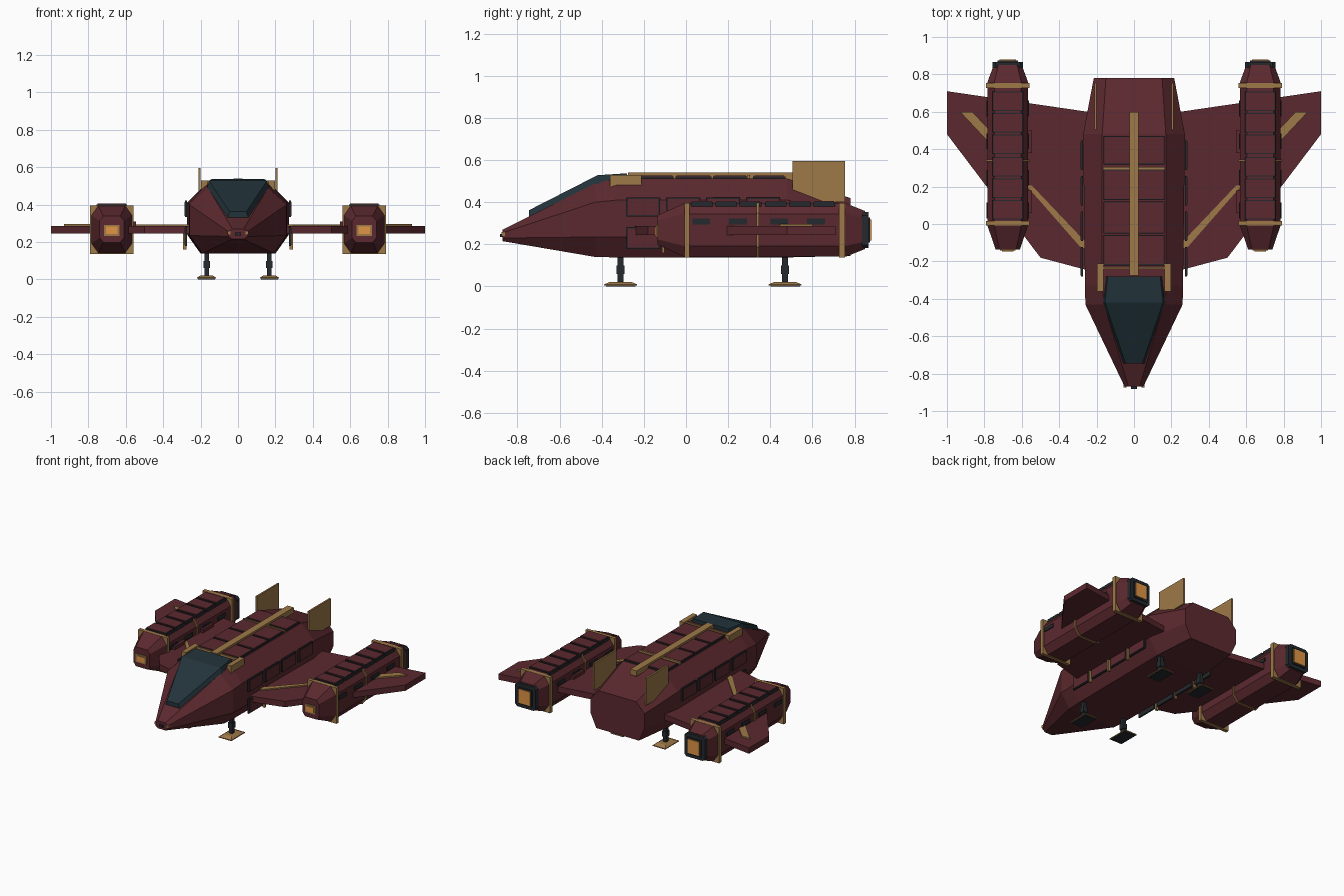
import bpy, bmesh

if "Cube" in bpy.data.objects:
    bpy.data.objects.remove(bpy.data.objects["Cube"])


def material(name, rgb):
    m = bpy.data.materials.new(name)
    m.diffuse_color = (*rgb, 1)
    m.use_nodes = True
    m.node_tree.nodes["Principled BSDF"].inputs["Base Color"].default_value = m.diffuse_color
    return m


RED = material("hull_red", (0.105, 0.022, 0.028))
GOLD = material("trim_gold", (0.34, 0.19, 0.065))
DARK = material("dark_metal", (0.018, 0.022, 0.026))
GLASS = material("glass", (0.016, 0.034, 0.044))
GLOW = material("engine_glow", (0.75, 0.3, 0.06))


def loft(name, rings, mat):
    """Skin a row of equal-length rings and cap both ends."""
    bm = bmesh.new()
    rows = [[bm.verts.new(p) for p in ring] for ring in rings]
    n = len(rows[0])
    for a, b in zip(rows, rows[1:]):
        for i in range(n):
            j = (i + 1) % n
            bm.faces.new((a[i], a[j], b[j], b[i]))
    bm.faces.new(rows[0])
    bm.faces.new(rows[-1])
    bmesh.ops.recalc_face_normals(bm, faces=bm.faces)
    me = bpy.data.meshes.new(name)
    bm.to_mesh(me)
    bm.free()
    me.materials.append(mat)
    ob = bpy.data.objects.new(name, me)
    bpy.context.collection.objects.link(ob)
    return ob


def box(name, x, y, z, mat):
    """Box from (min, max) ranges."""
    return loft(name, [[(x[0], v, z[0]), (x[1], v, z[0]), (x[1], v, z[1]), (x[0], v, z[1])]
                       for v in y], mat)


def slab(name, outline, z0, z1, mat, s=1):
    return loft(name, [[(s * x, y, z) for x, y in outline] for z in (z0, z1)], mat)


def octagon(cx, cz, y, hw, hh, tx, tz):
    """Ring with corners cut back to tx on top and tz at the sides."""
    pts = [(tx, hh), (hw, tz), (hw, -tz), (tx, -hh), (-tx, -hh), (-hw, -tz), (-hw, tz), (-tx, hh)]
    return [(cx + x, y, cz + z) for x, z in pts]


def top_panel(name, cx, hw, y0, y1, z):
    e = 0.006
    box(name + "_frame", (cx - hw - e, cx + hw + e), (y0 - e, y1 + e), (z - 0.025, z - 0.004), DARK)
    box(name, (cx - hw, cx + hw), (y0, y1), (z - 0.025, z), RED)


def side_panel(name, s, x, y0, y1, z0, z1, mat=RED):
    e = 0.007
    box(name + "_frame", sorted((s * (x - 0.014), s * (x - 0.003))), (y0 - e, y1 + e), (z0 - e, z1 + e), DARK)
    box(name, sorted((s * (x - 0.01), s * x)), (y0, y1), (z0, z1), mat)


# Fuselage: y, top half-width/z, side half-width/upper z/lower z, bottom half-width/z
sections = [(-0.87, .03, .27, .05, .255, .23, .03, .215),
            (-0.43, .16, .49, .26, .40, .235, .19, .14),
            (-0.33, .17, .512, .262, .41, .235, .195, .138),
            (0.48, .17, .512, .272, .41, .24, .20, .138),
            (0.78, .15, .42, .215, .35, .24, .17, .145)]
loft("fuselage", [[(xt, y, zt), (xw, y, zu), (xw, y, zl), (xb, y, zb),
                   (-xb, y, zb), (-xw, y, zl), (-xw, y, zu), (-xt, y, zt)]
                  for y, xt, zt, xw, zu, zl, xb, zb in sections], RED)
box("nose_sensor", (-.015, .015), (-.882, -.86), (.235, .25), DARK)

# Canopy
loft("canopy", [[(a, y, z1), (b, y, z0), (-b, y, z0), (-a, y, z1)] for y, a, z1, b, z0 in
                [(-.745, .045, .362, .06, .32), (-.42, .155, .528, .172, .47),
                 (-.28, .14, .537, .158, .49)]], GLASS)

# Roof panels, spine and cross trims
for i, (y0, y1) in enumerate([(-.215, -.065), (-.045, .115), (.135, .285), (.325, .465)]):
    top_panel(f"roof_panel_{i}", 0, .158, y0, y1, .526)
for i, y in enumerate((-.235, .298)):
    box(f"roof_trim_{i}", (-.165, .165), (y - .006, y + .006), (.5, .528), GOLD)
box("spine_strip", (-.025, .025), (-.275, .6), (.50, .54), GOLD)

wing = [(.2, -.26), (.5, -.18), (1, .48), (1, .71), (.2, .593)]
for s, side in ((1, "right"), (-1, "left")):
    def rng(a, b):
        return sorted((s * a, s * b))

    # Wing and its gold stripes
    slab(f"{side}_wing", wing, .245, .287, RED, s)
    slab(f"{side}_inner_stripe", [(.265, -.13), (.29, -.12), (.575, .205), (.545, .205), (.265, -.09)],
         .28, .295, GOLD, s)
    slab(f"{side}_outer_stripe", [(.78, .44), (.93, .6), (.865, .6), (.78, .51)], .28, .297, GOLD, s)

    # Tail fin, roof bar, nose probe
    loft(f"{side}_tail_fin", [[(s * x, y, z) for y, z in
         [(.505, .595), (.755, .595), (.755, .40), (.58, .40), (.505, .45)]] for x in (.2, .212)], GOLD)
    box(f"{side}_roof_bar", rng(.163, .198), (-.36, -.21), (.46, .53), GOLD)
    box(f"{side}_nose_probe", rng(.04, .055), (-.875, -.80), (.24, .258), GOLD)

    # Hull side panels
    for i in range(4):
        y0 = -.275 + i * .19
        side_panel(f"{side}_upper_panel_{i}", s, .287, y0, y0 + .145, .34, .415)
        side_panel(f"{side}_lower_panel_{i}", s, .287, y0, y0 + .145, .185, .275)
        if i:
            box(f"{side}_hull_rib_{i}", rng(.275, .293), (y0 - .028, y0 - .016), (.16, .25), GOLD)

    # Engine nacelle
    cx, cz = s * .675, .268
    loft(f"{side}_nacelle", [octagon(cx, cz, *r) for r in
         [(-.135, .065, .07, .045, .045), (-.01, .108, .126, .072, .075),
          (.76, .108, .126, .072, .075), (.85, .075, .09, .05, .055)]], RED)
    box(f"{side}_intake_frame", (cx - .042, cx + .042), (-.142, -.12), (.233, .292), GOLD)
    box(f"{side}_intake_light", (cx - .03, cx + .03), (-.146, -.12), (.243, .282), GLOW)
    loft(f"{side}_exhaust_ring", [octagon(cx, cz, *r) for r in
         [(.835, .082, .085, .065, .07), (.866, .082, .085, .065, .07)]], DARK)
    box(f"{side}_exhaust_rim", (cx - .055, cx + .055), (.86, .874), (cz - .06, cz + .06), DARK)
    box(f"{side}_exhaust_glow", (cx - .045, cx + .045), (.86, .88), (cz - .05, cz + .05), GLOW)

    # Nacelle gold bands: square collars and one slim middle band
    for i, (y, w) in enumerate([(.005, .012), (.74, .014)]):
        box(f"{side}_nacelle_collar_{i}", (cx - .117, cx + .117), (y - w, y + w), (.137, .395), GOLD)
    loft(f"{side}_nacelle_band", [octagon(cx, cz, y, .116, .13, .08, .08) for y in (.334, .346)], GOLD)

    # Nacelle top panels, side vents and inner plates
    for i in range(7):
        y0 = -.085 + .115 * i + (.005 if i > 3 else 0)
        if i:
            top_panel(f"{side}_nacelle_panel_{i}", cx, .076, y0, y0 + .092, .405)
    for i in range(4):
        y0 = .03 + .175 * i + (.02 if i > 1 else 0)
        for d in (-1, 1):
            box(f"{side}_vent_{i}_{d}", sorted((cx + d * .10, cx + d * .114)),
                (y0, y0 + .085), (.295, .322), DARK)
    for i, y0 in enumerate((.06, .38)):
        box(f"{side}_inner_plate_{i}", rng(.545, .58), (y0, y0 + .12), (.26, .31), RED)

    # Landing gear
    for tag, y in (("front", -.31), ("rear", .47)):
        gx = s * .168
        box(f"{side}_{tag}_strut", (gx - .012, gx + .012), (y - .014, y + .014), (.01, .16), DARK)
        box(f"{side}_{tag}_strut_sleeve", (gx - .017, gx + .017), (y - .019, y + .019), (.06, .10), DARK)
        loft(f"{side}_{tag}_foot", [[(gx + a * hx, y + b * hy, z) for a, b in
             ((-1, -1), (1, -1), (1, 1), (-1, 1))] for hx, hy, z in
             ((.05, .078, .004), (.05, .078, .01), (.032, .05, .022))], GOLD)
        box(f"{side}_{tag}_foot_sole", (gx - .045, gx + .045), (y - .07, y + .07), (0, .006), DARK)
